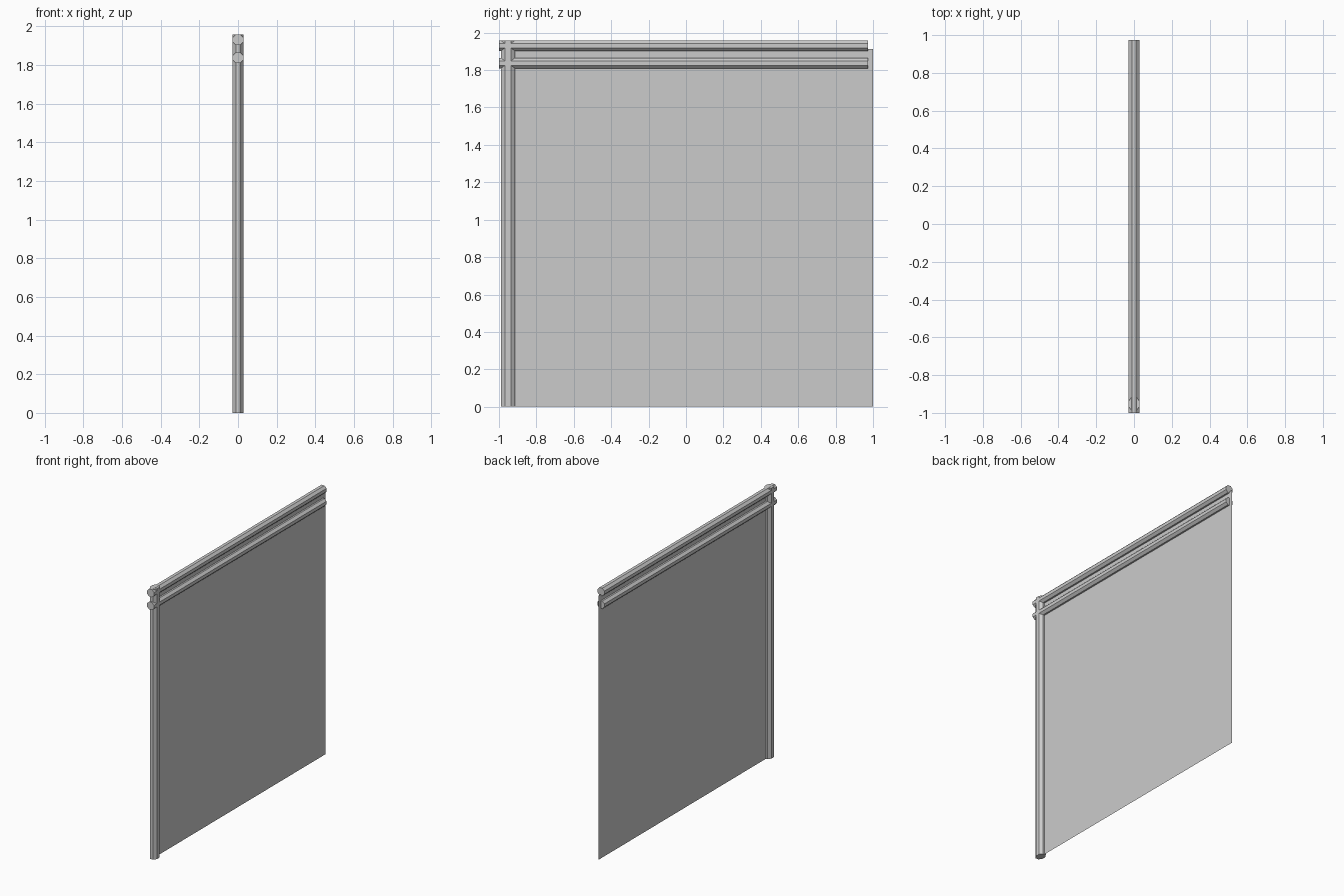
import bpy, math
from mathutils import Matrix

if "Cube" in bpy.data.objects:
    bpy.data.objects.remove(bpy.data.objects["Cube"])

SIDES = 8


def bar(name, half_x, half_w, length, matrix):
    """Octagonal bar along local z with flats on its x and y sides."""
    bpy.ops.mesh.primitive_cylinder_add(vertices=SIDES, radius=1, depth=1)
    ob = bpy.context.object
    ob.name = name
    k = 1 / math.cos(math.pi / SIDES)
    me = ob.data
    me.transform(Matrix.Rotation(math.pi / SIDES, 4, 'Z'))
    me.transform(Matrix.Diagonal((half_x * k, half_w * k, length, 1)))
    me.transform(matrix)
    return ob


# upright post
bar("post", 0.028, 0.038, 1.957, Matrix.Translation((0, -0.952, 0.9785)))

# two horizontal rails
for name, z in (("upper_rail", 1.93), ("lower_rail", 1.837)):
    bar(name, 0.028, 0.028, 1.973,
        Matrix.Translation((0, -0.0135, z)) @ Matrix.Rotation(math.pi / 2, 4, 'X'))

# thin hanging panel
bpy.ops.mesh.primitive_plane_add(size=1)
panel = bpy.context.object
panel.name = "panel"
panel.data.transform(Matrix.Translation((0, 0.024, 0.956))
                     @ Matrix.Rotation(math.pi / 2, 4, 'Y')
                     @ Matrix.Diagonal((1.912, 1.952, 1, 1)))
